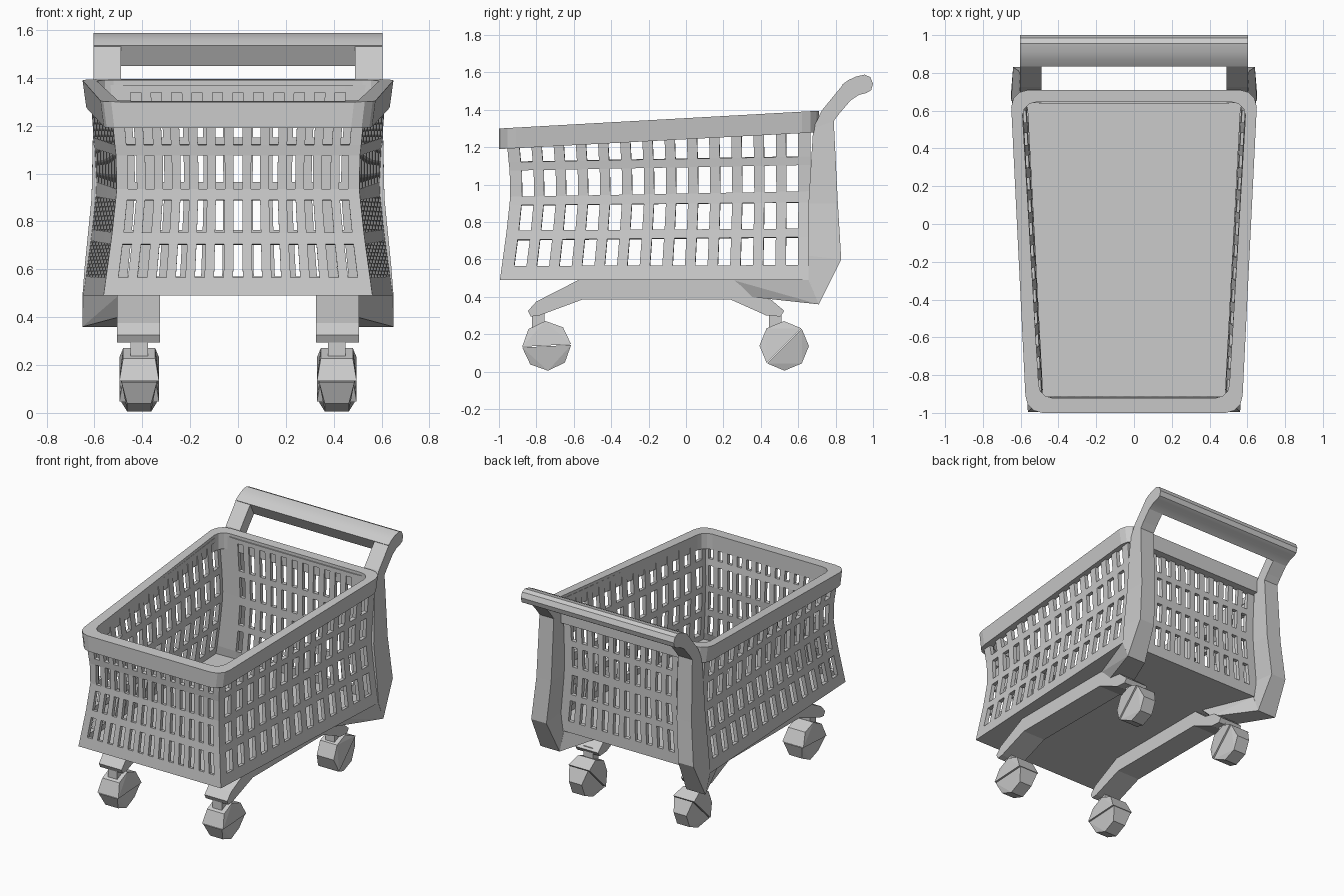
import bpy, bmesh, math
from mathutils import Vector

if "Cube" in bpy.data.objects:
    bpy.data.objects.remove(bpy.data.objects["Cube"])

GREY = (0.6, 0.6, 0.6, 1)
mat = bpy.data.materials.new("light grey plastic")
mat.use_nodes = True
mat.diffuse_color = GREY
mat.node_tree.nodes["Principled BSDF"].inputs["Base Color"].default_value = GREY


def finish(name, bm, fix_normals=True, smooth=False):
    if fix_normals:
        bmesh.ops.recalc_face_normals(bm, faces=bm.faces)
    mesh = bpy.data.meshes.new(name)
    bm.to_mesh(mesh)
    bm.free()
    mesh.materials.append(mat)
    ob = bpy.data.objects.new(name, mesh)
    bpy.context.collection.objects.link(ob)
    if smooth:
        bpy.ops.object.select_all(action='DESELECT')
        ob.select_set(True)
        bpy.context.view_layer.objects.active = ob
        bpy.ops.object.shade_smooth_by_angle(angle=math.radians(35))
    return ob


def loft(name, rings, closed=False, smooth=False):
    """Skin a list of equal-length rings; cap the ends unless closed."""
    bm = bmesh.new()
    loops = [[bm.verts.new(p) for p in ring] for ring in rings]
    n = len(loops[0])
    pairs = list(zip(loops, loops[1:])) + ([(loops[-1], loops[0])] if closed else [])
    for a, b in pairs:
        for i in range(n):
            j = (i + 1) % n
            bm.faces.new((a[i], a[j], b[j], b[i]))
    if not closed:
        bm.faces.new(loops[0])
        bm.faces.new(loops[-1])
    return finish(name, bm, smooth=smooth)


def hull(name, points):
    bm = bmesh.new()
    for p in points:
        bm.verts.new(p)
    bmesh.ops.convex_hull(bm, input=bm.verts)
    bmesh.ops.dissolve_limit(bm, angle_limit=0.02, verts=bm.verts, edges=bm.edges)
    return finish(name, bm)


def prism(name, profile, x0, x1, smooth=False):
    return loft(name, [[(x, y, z) for y, z in profile] for x in (x0, x1)], smooth=smooth)


def lerp(a, b, t):
    return a + (b - a) * t


# Basket: waisted walls with a lattice of windows
FRONT_Z = [.49, .565, .705, .755, .89, .935, 1.075, 1.12, 1.25, 1.28]
REAR_Z = [.49, .57, .72, .765, .905, .965, 1.105, 1.15, 1.34, 1.37]
FLARE = [(.49, .055), (.745, .02), (.93, 0), (1.05, 0), (1.2, .017), (1.4, .03)]


def flare(z):
    for (z0, a), (z1, b) in zip(FLARE, FLARE[1:]):
        if z <= z1:
            return lerp(a, b, (z - z0) / (z1 - z0))
    return FLARE[-1][1]


def wall_point(sx, f, row):
    """Point at signed width sx, depth fraction f (0 front, 1 rear) and row."""
    z = lerp(FRONT_Z[row], REAR_Z[row], f)
    o = flare(z)
    return Vector((sx * (lerp(.507, .592, f) + o), lerp(-.94 - o, .665, f), z))


corners = [(-1, 0), (1, 0), (1, 1), (-1, 1)]
# per wall: number of windows, half span of window centres, window share
walls = [(13, .435, .5), (13, .44, .54), (11, .346, .5), (13, .44, .54)]
columns, is_window = [], []
for k, (count, span, share) in enumerate(walls):
    a, b = corners[k], corners[(k + 1) % 4]
    pitch = 2 * span / (count - 1)
    ts = [0]
    for i in range(count):
        c = .5 - span + i * pitch
        ts += [c - pitch * share / 2, c + pitch * share / 2]
    for i, t in enumerate(ts):
        columns.append((lerp(a[0], b[0], t), lerp(a[1], b[1], t)))
        is_window.append(i % 2 == 1)
bm = bmesh.new()
grid = [[bm.verts.new(wall_point(sx, f, r)) for r in range(len(FRONT_Z))] for sx, f in columns]
for i, col in enumerate(grid):
    nxt = grid[(i + 1) % len(grid)]
    for r in range(len(FRONT_Z) - 1):
        if not (is_window[i] and r % 2 == 1):
            bm.faces.new((col[r], nxt[r], nxt[r + 1], col[r + 1]))
bm.faces.new([col[0] for col in reversed(grid)])
basket = finish("basket", bm, fix_normals=False)
shell = basket.modifiers.new("thickness", 'SOLIDIFY')
shell.thickness = .028
shell.offset = -1


# Rim: sloping band with rounded corners
def outline(front_w, rear_w, y0, y1, r):
    pts = []
    for k, (sx, sy, w, y) in enumerate([(1, 1, rear_w, y1), (-1, 1, rear_w, y1),
                                        (-1, -1, front_w, y0), (1, -1, front_w, y0)]):
        for i in range(4):
            a = math.radians(90 * k + 30 * i)
            pts.append((sx * (w - r) + r * math.cos(a), y - sy * r + r * math.sin(a)))
    return pts


def rim_z(y, top):
    f = (y + 1) / 1.71
    return lerp(1.30, 1.395, f) if top else lerp(1.19, 1.28, f)


outer = outline(.575, .65, -1, .71, .09)
inner = outline(.505, .59, -.92, .645, .07)
rings = []
for (ox, oy), (ix, iy) in zip(outer, inner):
    rings.append([(ox, oy, rim_z(oy, True)), (ix, iy, rim_z(iy, True)),
                  (ix, iy, rim_z(iy, False)), (ox * .975, oy, rim_z(oy, False))])
loft("rim", rings, closed=True)

# Handle grip
prism("handle_grip", [(.835, 1.535), (.87, 1.56), (.91, 1.578), (.955, 1.588), (.985, 1.575),
                      (1, 1.54), (.99, 1.505), (.965, 1.49), (.925, 1.48), (.88, 1.45)],
      -.603, .603, smooth=True)

# Post sections: front y, z, back y, z, inner x, outer x
POST = [(.655, .49, .71, .36, .5, .65), (.655, .62, .83, .6, .52, .64),
        (.655, .9, .812, .9, .495, .612), (.68, 1.3, .79, 1.34, .49, .603),
        (.725, 1.395, .82, 1.38, .49, .603), (.838, 1.533, .882, 1.452, .49, .603)]
RAIL = [(-.845, .325), (-.8, .375), (-.565, .495), (.25, .495), (.36, .405), (.455, .385),
        (.525, .325), (.505, .295), (.43, .3), (.24, .385), (-.555, .385), (-.785, .3), (-.83, .295)]


def half_wheel(name, cx, cy, cz, start, radius, axle_w, edge_w, gap):
    """Half an octagon, widest along its straight cut."""
    pts = []
    push = math.radians(start + 90)
    for i in range(5):
        a = math.radians(start + 45 * i)
        w = axle_w if i in (0, 4) else edge_w
        y = cy + radius * math.cos(a) + gap * math.cos(push)
        z = cz + radius * math.sin(a) + gap * math.sin(push)
        pts += [(cx - w, y, z), (cx + w, y, z)]
    hull(name, pts)


for side, s in (("left", 1), ("right", -1)):
    loft(side + "_handle_post", [[(s * xi, fy, fz), (s * xo, fy, fz), (s * xo, by, bz), (s * xi, by, bz)]
                                 for fy, fz, by, bz, xi, xo in POST])
    # Diagonal strut from the post foot to the rail
    hull(side + "_strut", [(s * x, y, z) for x, y, z in
                           [(.5, .25, .49), (.5, .34, .4), (.35, .3, .49), (.35, .4, .395),
                            (.65, .66, .49), (.65, .71, .36), (.5, .66, .49), (.5, .71, .36)]])
    prism(side + "_rail", RAIL, s * .327, s * .506)
    # Casters: stem, cover and wheel
    for end, cy, stem_y, tilt in (("front", -.745, -.79, 3), ("rear", .525, .478, 45)):
        label = side + "_" + end
        x = s * .413
        prism(label + "_stem", [(stem_y - .033, .2), (stem_y + .033, .2),
                                (stem_y + .033, .34), (stem_y - .033, .34)], x - .036, x + .036)
        half_wheel(label + "_wheel_cover", x, cy, .138, tilt, .131, .083, .067, .002)
        half_wheel(label + "_wheel", x, cy, .138, tilt + 180, .131, .074, .05, .002)
